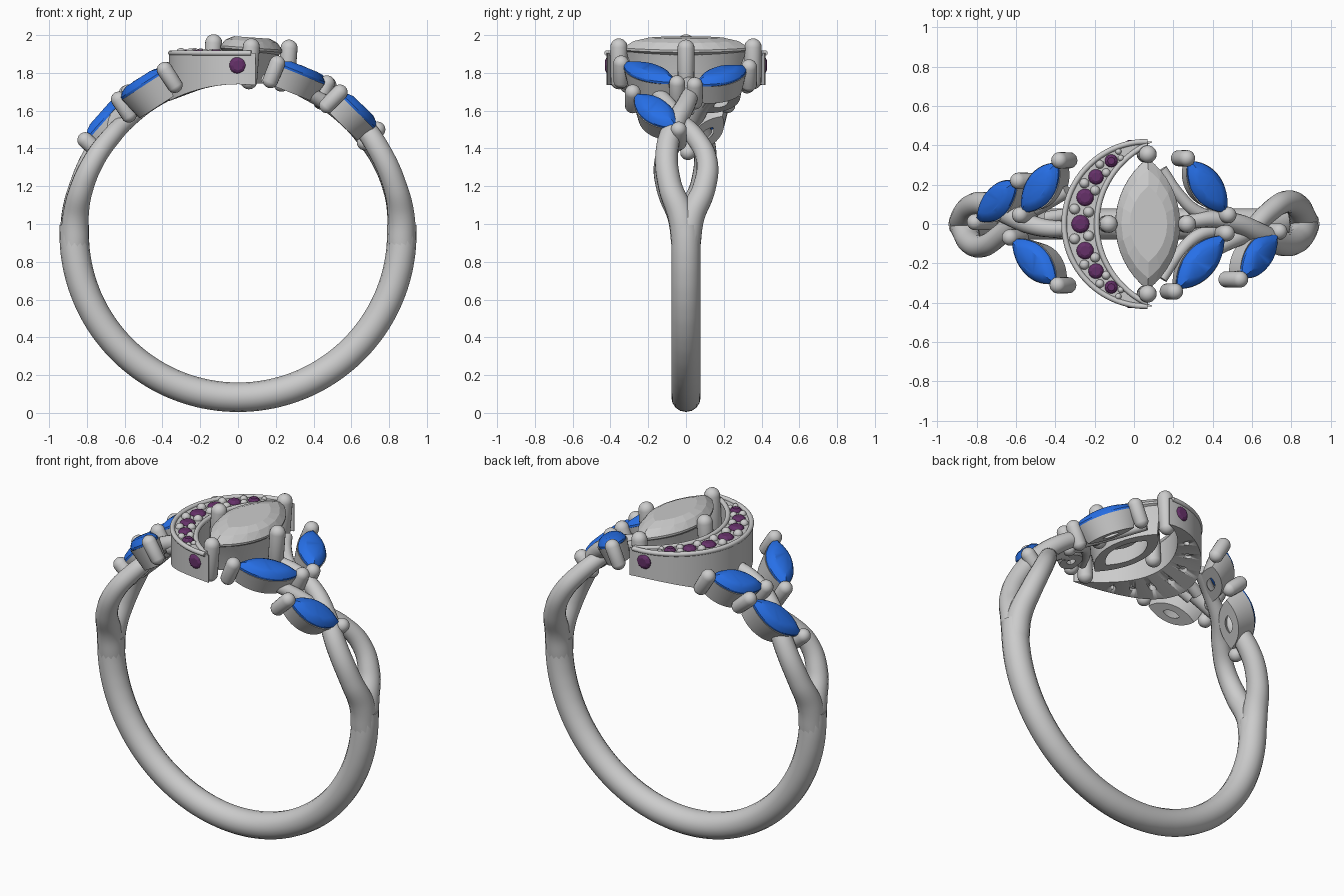
import bpy, bmesh
from math import sin, cos, pi, radians, sqrt, asin
from mathutils import Vector, Matrix

if "Cube" in bpy.data.objects:
    bpy.data.objects.remove(bpy.data.objects["Cube"])

CZ, RIN, RMID = 0.95, 0.79, 0.867      # finger hole centre height, inner radius, band radius


def material(name, rgb):
    m = bpy.data.materials.new(name)
    m.diffuse_color = (*rgb, 1)
    m.use_nodes = True
    m.node_tree.nodes["Principled BSDF"].inputs["Base Color"].default_value = m.diffuse_color
    return m


BLUE = material("blue_stone", (0.02, 0.16, 0.80))
PURPLE = material("purple_stone", (0.13, 0.03, 0.14))


def finish(name, bm, mat=None, angle=35, matrix=None):
    bmesh.ops.recalc_face_normals(bm, faces=bm.faces)
    me = bpy.data.meshes.new(name)
    bm.to_mesh(me)
    bm.free()
    if angle:
        me.shade_smooth()
        me.set_sharp_from_angle(angle=radians(angle))
    ob = bpy.data.objects.new(name, me)
    bpy.context.collection.objects.link(ob)
    if matrix:
        ob.matrix_world = matrix
    if mat:
        me.materials.append(mat)
    return ob


def outline(a, b, n, z=0, k=1):
    """Pointed oval of half length a and half width b (a circle when a == b)."""
    a, b = a * k, b * k
    r = (a * a + b * b) / (2 * b)
    half = asin(min(1, a / r))
    pts = []
    for s in (1, -1):
        for i in range(n // 2):
            t = half * (1 - 4 * i / n)
            pts.append(Vector((s * r * sin(t), s * (r * cos(t) - r + b), z)))
    return pts


def loft(name, loops, matrix=None):
    """Skin between outlines, closing last to first."""
    bm = bmesh.new()
    vs = [[bm.verts.new(p) for p in lp] for lp in loops]
    n = len(vs[0])
    for i, A in enumerate(vs):
        B = vs[(i + 1) % len(vs)]
        for j in range(n):
            bm.faces.new((A[j], A[(j + 1) % n], B[(j + 1) % n], B[j]))
    return finish(name, bm, matrix=matrix)


def gem(name, a, b, crown, depth, matrix, mat=None, n=24, angle=0):
    pts = (outline(a, b, n) + outline(a, b, n, -0.012) + outline(a, b, n // 2, crown * .65, .83)
           + outline(a, b, n // 2, crown, .58) + outline(a, b, n // 2, -depth, .3))
    bm = bmesh.new()
    for p in pts:
        bm.verts.new(p)
    res = bmesh.ops.convex_hull(bm, input=bm.verts)
    junk = [v for v in res["geom_interior"] if isinstance(v, bmesh.types.BMVert)]
    bmesh.ops.delete(bm, geom=junk, context='VERTS')
    return finish(name, bm, mat, angle, matrix)


def prong(name, top, axis, length, r):
    """Round-ended post whose rounded tip reaches `top`."""
    bm = bmesh.new()
    bmesh.ops.create_uvsphere(bm, u_segments=20, v_segments=12, radius=r)
    for v in bm.verts:
        v.co.z += -r if v.co.z > -0.001 else r - length
    rot = Vector(axis).to_track_quat('Z', 'Y').to_matrix().to_4x4()
    return finish(name, bm, matrix=Matrix.Translation(top) @ rot, angle=60)


def bead(name, loc, r):
    bm = bmesh.new()
    bmesh.ops.create_uvsphere(bm, u_segments=14, v_segments=8, radius=r)
    return finish(name, bm, matrix=Matrix.Translation(loc), angle=60)


def tube(name, pts, radii):
    """Smooth round wire through points, turned into a mesh."""
    cu = bpy.data.curves.new(name, 'CURVE')
    cu.dimensions = '3D'
    cu.bevel_depth, cu.bevel_resolution, cu.resolution_u = 1, 6, 8
    cu.use_fill_caps = True
    sp = cu.splines.new('BEZIER')
    sp.bezier_points.add(len(pts) - 1)
    for bp, p, r in zip(sp.bezier_points, pts, radii):
        bp.co, bp.radius = p, r
        bp.handle_left_type = bp.handle_right_type = 'AUTO'
    tmp = bpy.data.objects.new(name + "_path", cu)
    bpy.context.collection.objects.link(tmp)
    bpy.context.view_layer.update()
    ev = tmp.evaluated_get(bpy.context.evaluated_depsgraph_get())
    bm = bmesh.new()
    bm.from_mesh(ev.to_mesh())
    bpy.data.objects.remove(tmp)
    return finish(name, bm, angle=50)


def on_ring(deg, y=0, r=RMID, s=1):
    t = radians(deg)
    return Vector((s * r * cos(t), s * y, CZ + r * sin(t)))


def ring_frame(x, y, dx, dy, r):
    """Frame on the ring at plan point x,y: Z points outward, X follows plan direction dx,dy."""
    h = sqrt(r * r - x * x)
    nz = Vector((x, 0, h)).normalized()
    nx = Vector((dx, dy, -x / h * dx)).normalized()
    m = Matrix((nx, nz.cross(nx), nz)).transposed().to_4x4()
    return Matrix.Translation((x, y, CZ + h)) @ m


# Plain lower band
tube("band", [on_ring(d) for d in range(3, -184, -6)], [0.078] * 32)

# Split, crossing strands on both shoulders (half-turn symmetric)
over = [(-4, 0, .867, .077), (6, -.025, .868, .072), (17, -.085, .868, .063), (31, -.10, .868, .06),
        (42, -.055, .872, .056), (52, 0, .868, .05), (62, .025, .855, .043), (71, .01, .845, .036)]
under = [(-4, 0, .867, .077), (6, .03, .864, .07), (16, .095, .862, .062), (27, .11, .855, .056),
         (37, .05, .845, .052), (46, -.04, .838, .046), (56, -.10, .832, .04), (66, -.17, .83, .036)]
for side, s in (("right", 1), ("left", -1)):
    for nm, path in (("over", over), ("under", under)):
        tube(f"{side}_{nm}_strand", [on_ring(d, y, r, s) for d, y, r, _ in path], [p[3] for p in path])
    # Tendrils joining the shoulder to the head
    for k in (1, -1):
        tr = [(58, .03), (67, .06), (74, .15), (80 if s > 0 else 76, .28)]
        tube(f"{side}_tendril", [Vector((s * .83 * cos(radians(d)), k * y, CZ + .83 * sin(radians(d))))
                                 for d, y in tr], [.034, .033, .03, .026])

# Blue side stones: plan end points (outer tip, inner tip) and ring radius
sides = [((.28, .32), (.47, .06), .915), ((.22, -.33), (.46, -.06), .915), ((.55, -.27), (.73, -.05), .912),
         ((-.39, .31), (-.57, .06), .94), ((-.60, .21), (-.80, .02), .935), ((-.40, -.30), (-.62, -.08), .94)]
for (x0, y0), (x1, y1), r in sides:
    cx, cy = (x0 + x1) / 2, (y0 + y1) / 2
    m = ring_frame(cx, cy, x1 - x0, y1 - y0, r)
    h = sqrt(r * r - cx * cx)
    a = Vector((x1 - x0, y1 - y0, -cx / h * (x1 - x0))).length / 2
    b = .082
    gem("side_stone", a, b, .035, .05, m, BLUE, 32, 30)
    d = r - RIN - .005
    loft("side_seat", [outline(a, b + .006, 32, -.012), outline(a, b, 32, -d, .82),
                       outline(a, b, 32, -d, .3), outline(a, b, 32, -.02, .8)], m)
    for e in (1, -1):
        prong("side_prong", m @ Vector((e * (a + .018), 0, .04)), m.col[2].xyz, .18, .042)

# Centre stone, its basket and four prongs
m = ring_frame(.07, 0, 0, 1, .985)
gem("centre_stone", .335, .165, .055, .12, m, None, 32)
loft("centre_basket", [outline(.32, .15, 40, -.02), outline(.32, .15, 40, -.10, .9),
                       outline(.32, .15, 40, -.185, .85), outline(.32, .15, 40, -.185, .55),
                       outline(.32, .15, 40, -.03, .85)], m)
for px, py in ((.355, 0), (-.355, 0), (0, .2), (0, -.2)):
    prong("centre_prong", m @ Vector((px, py, .05 if px else .058)), m.col[2].xyz, .27, .045)


# Crescent halo: point at angle f, blend w from inner (0) to outer (1) wall
def crescent(deg, w, z=None):
    c, s = cos(radians(deg)), sin(radians(deg))
    inner = -.218 * c + sqrt((.218 * c) ** 2 + .1577)
    t = inner + (.42 - inner) * w
    x = .055 - t * c
    return Vector((x, t * s, CZ + sqrt(RIN ** 2 - x * x) if z is None else z))


TOP = 1.905
bm = bmesh.new()
rows = []
for i in range(61):
    f = -95 + 190 * i / 60
    rows.append([bm.verts.new(crescent(f, w, z)) for w, z in ((0, None), (1, None), (1, TOP), (0, TOP))])
for A, B in zip(rows, rows[1:]):
    for j in range(4):
        k = (j + 1) % 4
        bm.faces.new((A[j], A[k], B[k], B[j]))
bm.faces.new(rows[0])
bm.faces.new(rows[-1][::-1])
halo = finish("crescent_halo", bm)
for w, nm in ((.05, "inner"), (.95, "outer")):
    tube(f"halo_{nm}_rim", [crescent(-92 + 8 * i, w, TOP) for i in range(24)], [.014] * 24)

# Purple halo stones, beads between them and drilled holes below
stones = [(0, .046)] + [(k * d, r) for k in (1, -1) for d, r in ((24, .044), (44, .039), (62, .033))]
cut = bmesh.new()
for d, r in stones:
    p = crescent(d, .5, TOP + .002)
    gem("halo_stone", r, r, .016, .03, Matrix.Translation(p), PURPLE, 16)
    bmesh.ops.create_cone(cut, cap_ends=True, segments=16, radius1=r * .5, radius2=r * .5, depth=.3,
                          matrix=Matrix.Translation((p.x, p.y, 1.74)))
for k in (1, -1):
    for d, r in ((12, .027), (34, .025), (53, .022), (70, .016)):
        for w in (.3, .7):
            bead("halo_bead", crescent(k * d, w, TOP), r)
cutter = finish("hole_cutter", cut)
cutter.hide_render = True
cutter.hide_viewport = True
mod = halo.modifiers.new("holes", 'BOOLEAN')
mod.object, mod.operation, mod.solver = cutter, 'DIFFERENCE', 'EXACT'

# Purple accent stones on the crescent ends, with a star-cut surround
for k in (1, -1):
    rot = Matrix.Translation((0, k * .412, 1.84)) @ Matrix.Rotation(-k * pi / 2, 4, 'X')
    gem("end_stone", .046, .046, .016, .02, rot, PURPLE, 16)
